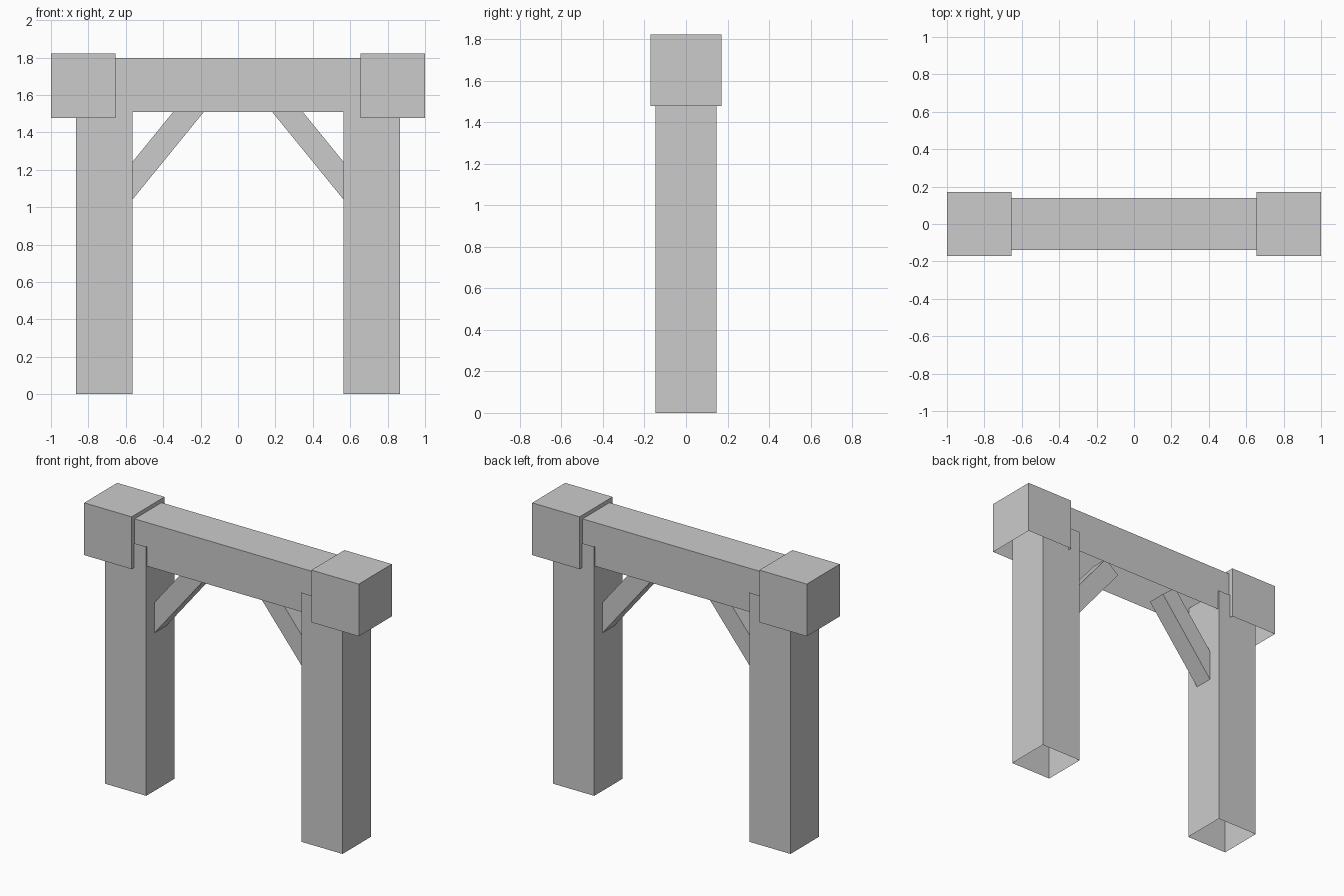
import bpy, bmesh
from math import atan2, hypot
from mathutils import Matrix, Vector

if "Cube" in bpy.data.objects:
    bpy.data.objects.remove(bpy.data.objects["Cube"])


def box(name, center, size, rot_y=0.0, open_dirs=()):
    """Box with the faces pointing along open_dirs (local axes) left out."""
    bm = bmesh.new()
    bmesh.ops.create_cube(bm, size=1)
    bm.normal_update()
    gone = [f for f in bm.faces if any(f.normal.dot(Vector(d)) > 0.9 for d in open_dirs)]
    bmesh.ops.delete(bm, geom=gone, context='FACES')
    bm.transform(Matrix.Translation(center) @ Matrix.Rotation(rot_y, 4, 'Y')
                 @ Matrix.Diagonal((*size, 1)))
    mesh = bpy.data.meshes.new(name)
    bm.to_mesh(mesh)
    bm.free()
    ob = bpy.data.objects.new(name, mesh)
    bpy.context.collection.objects.link(ob)
    return ob


DOWN, UP, LEFT, RIGHT = (0, 0, -1), (0, 0, 1), (-1, 0, 0), (1, 0, 0)

# Cross beam, hollow with an open underside and ends hidden in the caps
box("cross_beam", (0, 0, 1.653), (1.66, 0.28, 0.287), open_dirs=(DOWN, LEFT, RIGHT))

# Brace centreline, from its lower edge line shifted by half the thickness
THICK = 0.127
top, foot = Vector((0.182, 0, 1.51)), Vector((0.565, 0, 1.04))
axis = foot - top
normal = Vector((-axis.z, 0, axis.x)).normalized()
brace_center = (top + foot) / 2 + normal * THICK / 2
tilt = atan2(-axis.z, axis.x)

for side, s in (("left", -1), ("right", 1)):
    # Post with open bottom and hidden open top
    box(side + "_post", (s * 0.715, 0, 0.82), (0.3, 0.296, 1.64), open_dirs=(DOWN, UP))
    # Block cap over post and beam end, open below
    box(side + "_cap", (s * 0.8275, 0, 1.65), (0.345, 0.344, 0.344), open_dirs=(DOWN,))
    # Square diagonal brace
    box(side + "_brace", (s * brace_center.x, 0, brace_center.z),
        (axis.length, 0.125, THICK), rot_y=s * tilt, open_dirs=(LEFT, RIGHT))
